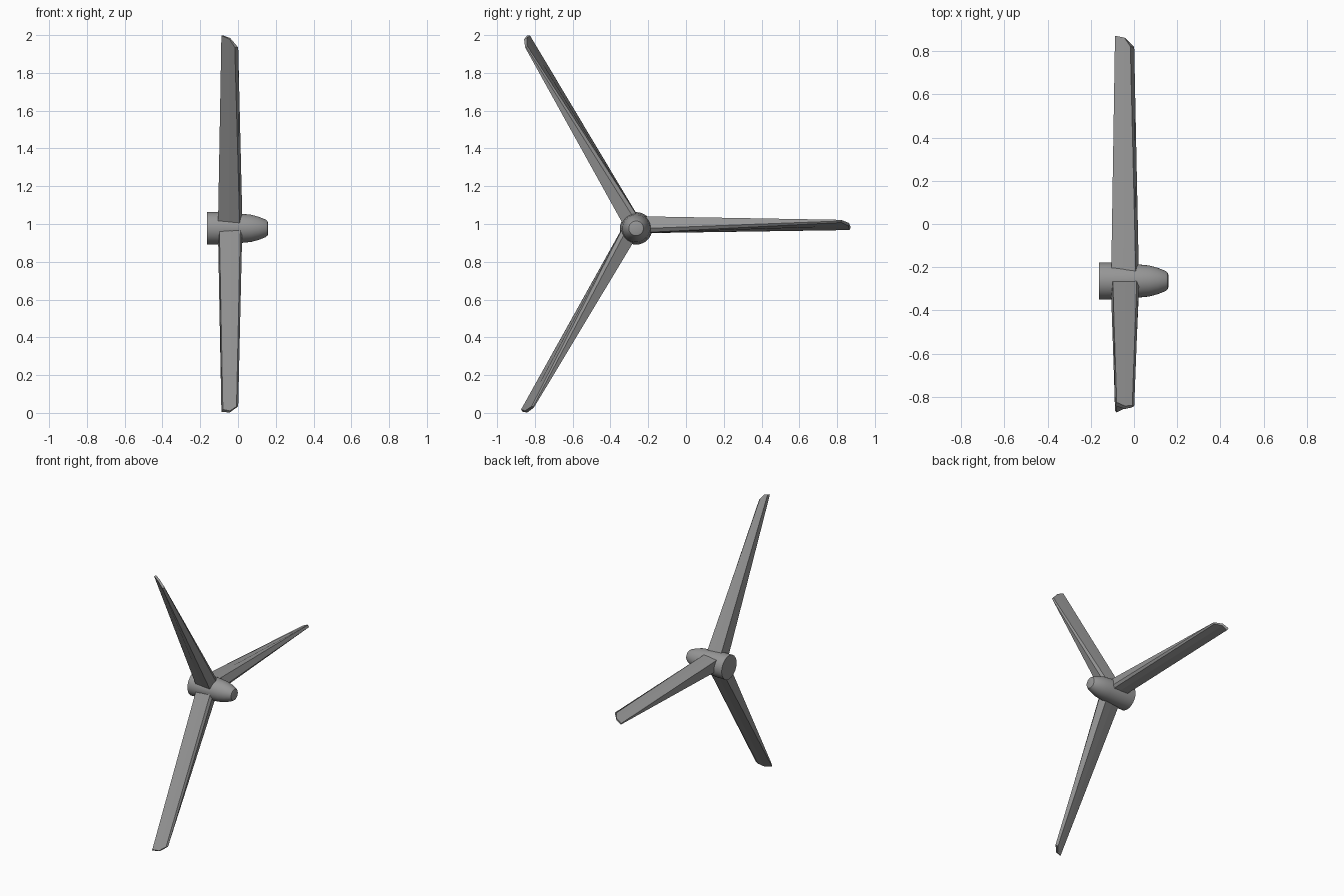
import bpy, bmesh
from math import sin, cos, pi, radians

if "Cube" in bpy.data.objects:
    bpy.data.objects.remove(bpy.data.objects["Cube"])

dark_grey = bpy.data.materials.new("dark_grey")
dark_grey.diffuse_color = (0.31, 0.31, 0.31, 1)
dark_grey.use_nodes = True
dark_grey.node_tree.nodes["Principled BSDF"].inputs["Base Color"].default_value = dark_grey.diffuse_color


def make_object(name, bm):
    bmesh.ops.recalc_face_normals(bm, faces=bm.faces)
    mesh = bpy.data.meshes.new(name)
    bm.to_mesh(mesh)
    bm.free()
    mesh.materials.append(dark_grey)
    obj = bpy.data.objects.new(name, mesh)
    bpy.context.collection.objects.link(obj)
    return obj


def loft(bm, rings):
    """Bridge successive closed rings and cap both ends."""
    rings = [[bm.verts.new(p) for p in ring] for ring in rings]
    for a, b in zip(rings, rings[1:]):
        n = len(a)
        for i in range(n):
            j = (i + 1) % n
            bm.faces.new((a[i], a[j], b[j], b[i]))
    bm.faces.new(rings[0])
    bm.faces.new(rings[-1])


# Hub: profile (x, radius) turned around the rotor axis
HUB_Y, HUB_Z, SIDES = -0.264, 0.977, 32
hub_profile = [(-0.163, 0.086), (-0.10, 0.086), (0.0, 0.079), (0.03, 0.076),
               (0.07, 0.072), (0.11, 0.061), (0.145, 0.047), (0.156, 0.039),
               (0.159, 0.030)]
bm = bmesh.new()
loft(bm, [[(x, HUB_Y + r * cos(2 * pi * i / SIDES), HUB_Z + r * sin(2 * pi * i / SIDES))
           for i in range(SIDES)] for x, r in hub_profile])
hub = make_object("hub", bm)
bpy.context.view_layer.objects.active = hub
hub.select_set(True)
bpy.ops.object.shade_smooth_by_angle(angle=radians(35))

# Blades: thick root section twisting into a thin swept tip, as (x, reach, normal)
CENTRE_Y, CENTRE_Z = -0.278, 0.995
root = [(-0.106, 0.02, 0.044), (-0.048, 0.02, 0.045), (0.009, 0.02, 0.046),
        (0.023, 0.02, -0.020), (0.013, 0.02, -0.042), (-0.038, 0.02, -0.043),
        (-0.099, 0.02, -0.044)]
tip = [(-0.088, 1.150, -0.013), (-0.044, 1.141, 0.010), (-0.017, 1.100, 0.027),
       (0.001, 1.097, 0.021), (-0.008, 1.102, 0.013), (-0.042, 1.140, -0.006),
       (-0.080, 1.143, -0.027)]
for k in range(3):
    a = k * 2 * pi / 3
    bm = bmesh.new()
    loft(bm, [[(x, CENTRE_Y + r * cos(a) - n * sin(a), CENTRE_Z + r * sin(a) + n * cos(a))
               for x, r, n in ring] for ring in (root, tip)])
    make_object(f"blade_{k + 1}", bm)
